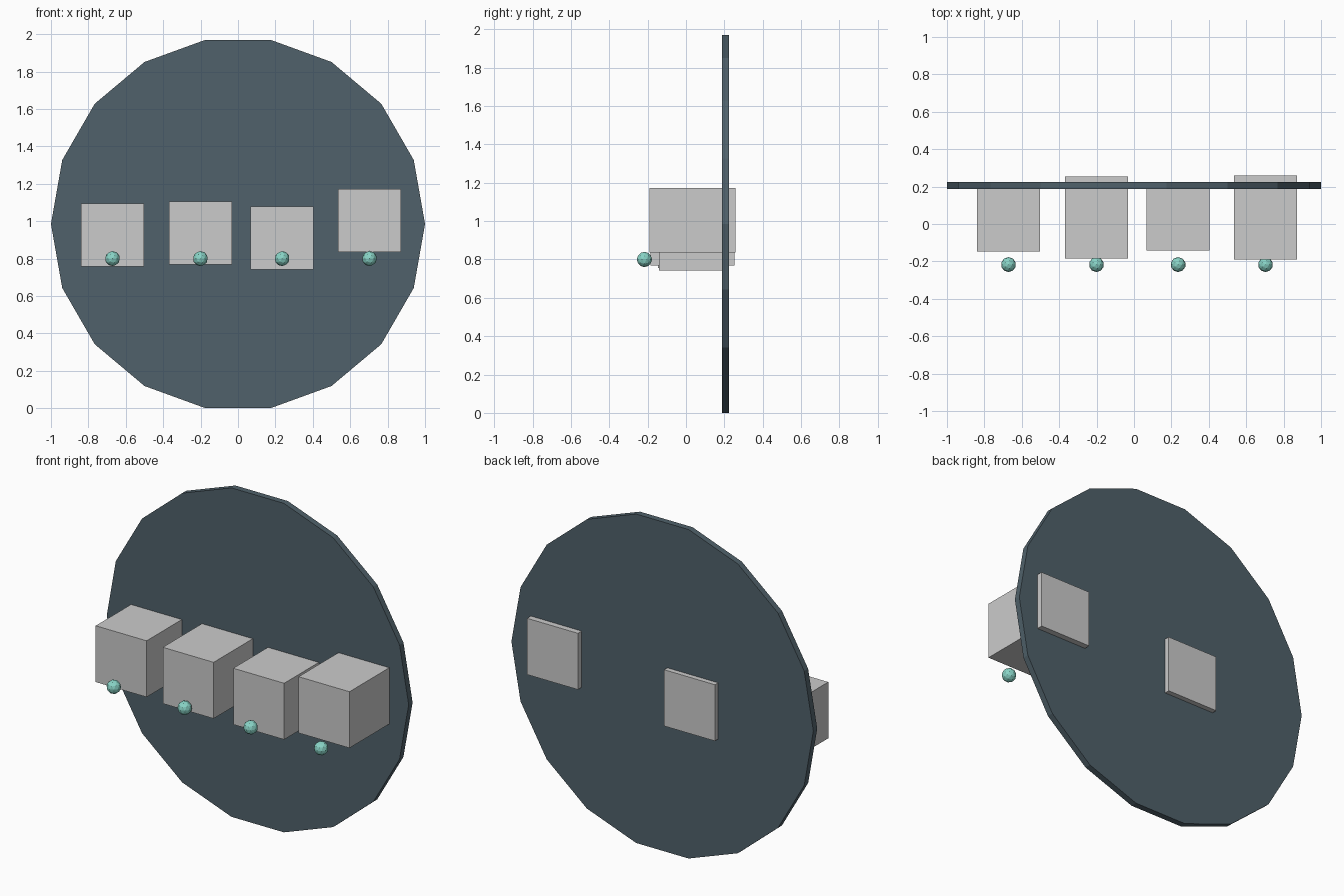
import bpy
from math import pi
from mathutils import Matrix

if "Cube" in bpy.data.objects:
    bpy.data.objects.remove(bpy.data.objects["Cube"])


def paint(obj, name, rgb):
    mat = bpy.data.materials.get(name) or bpy.data.materials.new(name)
    mat.diffuse_color = (*rgb, 1)
    mat.use_nodes = True
    mat.node_tree.nodes["Principled BSDF"].inputs["Base Color"].default_value = mat.diffuse_color
    obj.data.materials.append(mat)


# 18-sided upright disc with corners on the left and right ends
bpy.ops.mesh.primitive_cylinder_add(vertices=18, radius=1, depth=0.037)
disc = bpy.context.object
disc.name = "disc"
disc.data.transform(Matrix.Rotation(pi / 2, 4, 'X') @ Matrix.Rotation(pi / 2, 4, 'Z'))
disc.location = (0, 0.205, 0.985)
paint(disc, "slate", (0.08, 0.12, 0.145))

# blocks set into the disc: x, z, front y, back y
WIDTH = 0.337
blocks = [
    (-0.671, 0.925, -0.147, 0.19),
    (-0.201, 0.936, -0.184, 0.254),
    (0.236, 0.911, -0.141, 0.196),
    (0.703, 1.004, -0.19, 0.259),
]
for i, (x, z, front, back) in enumerate(blocks, 1):
    bpy.ops.mesh.primitive_cube_add(size=1, location=(x, (front + back) / 2, z))
    block = bpy.context.object
    block.name = f"block_{i}"
    block.data.transform(Matrix.Diagonal((WIDTH, back - front, WIDTH, 1)))

    # faceted bead in front of each block
    bpy.ops.mesh.primitive_ico_sphere_add(subdivisions=2, radius=0.04, location=(x, -0.217, 0.8))
    bead = bpy.context.object
    bead.name = f"bead_{i}"
    paint(bead, "teal", (0.25, 0.66, 0.57))
